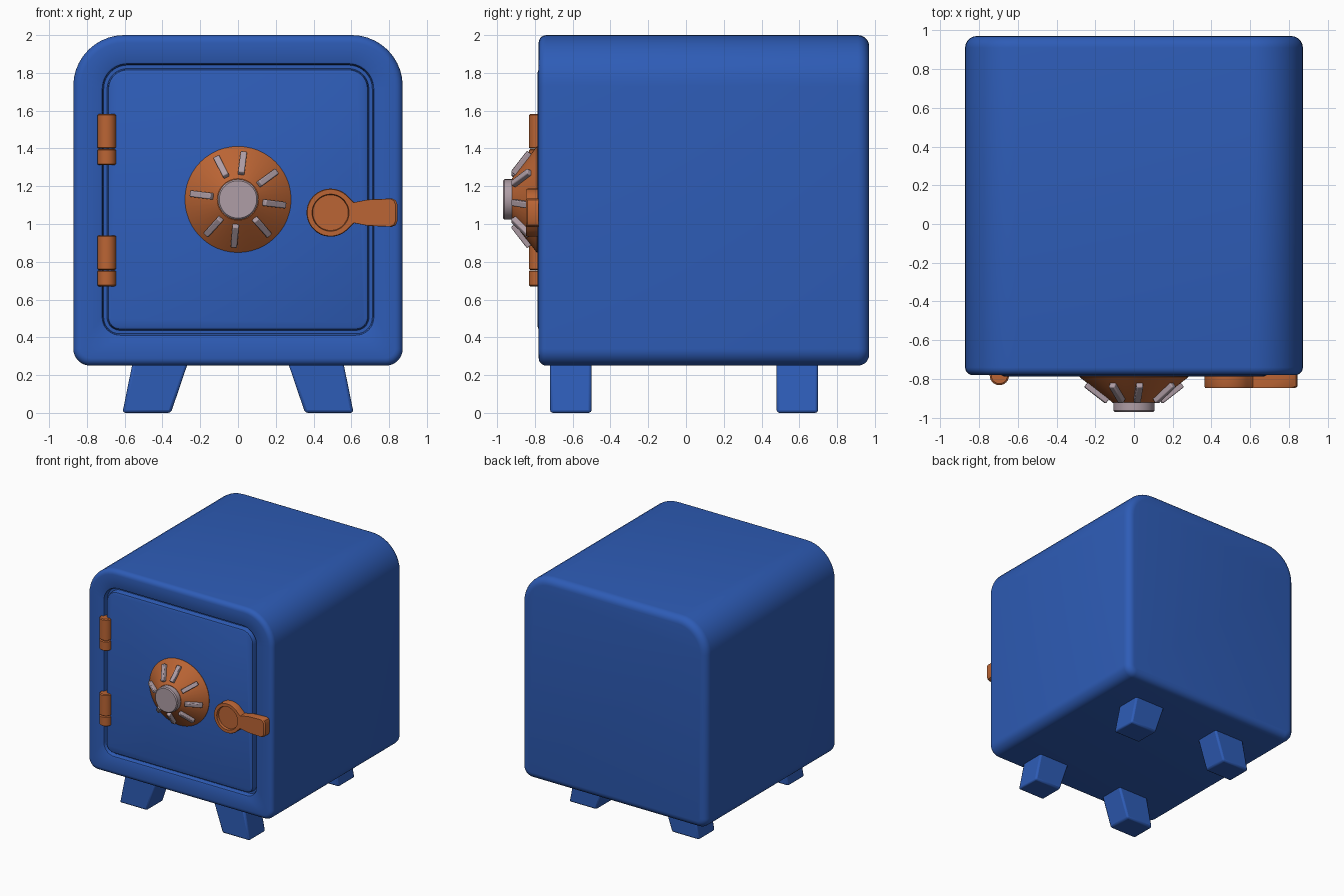
import bpy, bmesh
from math import sin, cos, pi, radians
from mathutils import Vector, Matrix

if "Cube" in bpy.data.objects:
    bpy.data.objects.remove(bpy.data.objects["Cube"])


def material(name, rgb):
    m = bpy.data.materials.new(name)
    m.diffuse_color = (*rgb, 1)
    m.use_nodes = True
    m.node_tree.nodes["Principled BSDF"].inputs["Base Color"].default_value = m.diffuse_color
    return m


BLUE = material("blue_paint", (0.027, 0.107, 0.47))
COPPER = material("copper", (0.50, 0.13, 0.035))
SILVER = material("silver", (0.43, 0.34, 0.38))


def finish(name, bm, mat, bevel=0.0, angle=35):
    bmesh.ops.recalc_face_normals(bm, faces=bm.faces)
    me = bpy.data.meshes.new(name)
    bm.to_mesh(me)
    bm.free()
    ob = bpy.data.objects.new(name, me)
    bpy.context.collection.objects.link(ob)
    me.materials.append(mat)
    bpy.ops.object.select_all(action='DESELECT')
    ob.select_set(True)
    bpy.context.view_layer.objects.active = ob
    bpy.ops.object.shade_smooth_by_angle(angle=radians(angle))
    if bevel:
        b = ob.modifiers.new("soft_edges", 'BEVEL')
        b.width, b.segments = bevel, 2
    return ob


def loft(name, rings, mat, **kw):
    """Skin a series of equal-length point rings and cap both ends."""
    bm = bmesh.new()
    rows = [[bm.verts.new(p) for p in ring] for ring in rings]
    n = len(rows[0])
    for a, b in zip(rows, rows[1:]):
        for i in range(n):
            j = (i + 1) % n
            bm.faces.new((a[i], a[j], b[j], b[i]))
    bm.faces.new(rows[0])
    bm.faces.new(rows[-1])
    return finish(name, bm, mat, **kw)


def rounded_rect(hx, z0, z1, rt, rb, y, d=0.0, n=10):
    """Rounded rectangle facing y, shrunk by d, with top and bottom radii."""
    hx, z0, z1 = hx - d, z0 + d, z1 - d
    rt, rb = max(rt - d, 0.01), max(rb - d, 0.01)
    pts = []
    for sx, z, r, a0 in ((1, z1 - rt, rt, 0), (-1, z1 - rt, rt, 90),
                         (-1, z0 + rb, rb, 180), (1, z0 + rb, rb, 270)):
        for i in range(n + 1):
            a = radians(a0 + 90 * i / n)
            pts.append((sx * (hx - r) + r * cos(a), y, z + r * sin(a)))
    return pts


def circle(cx, cz, r, y, n=48):
    return [(cx + r * cos(2 * pi * i / n), y, cz + r * sin(2 * pi * i / n)) for i in range(n)]


# Safe body: rounded shell, grooved frame and door in one skin
FRONT, BACK = -0.78, 0.97
shell = (0.872, 0.25, 2.0, 0.27, 0.09)
frame = (0.715, 0.415, 1.845, 0.13, 0.09)
rings = []
for i in range(6):
    a = pi / 2 * i / 5
    rings.append(rounded_rect(*shell, BACK - 0.06 * (1 - cos(a)), 0.06 * (1 - sin(a))))
for i in range(6):
    a = pi / 2 * i / 5
    rings.append(rounded_rect(*shell, FRONT + 0.04 * (1 - sin(a)), 0.04 * (1 - cos(a))))
for y, d in ((FRONT, -0.012), (FRONT + 0.004, -0.004), (FRONT + 0.012, 0), (FRONT + 0.04, 0.004),
             (FRONT + 0.04, 0.022), (FRONT + 0.008, 0.026), (FRONT - 0.001, 0.03),
             (FRONT - 0.006, 0.042)):
    rings.append(rounded_rect(*frame, y, d))
loft("safe_body", rings, BLUE)

# Splayed feet
for sx, side in ((-1, "left"), (1, "right")):
    for y0, y1, end in ((-0.72, -0.50, "front"), (0.48, 0.70, "back")):
        foot = [[(sx * x, y, z) for x, y in ((xa, y0), (xb, y0), (xb, y1), (xa, y1))]
                for xa, xb, z in ((0.355, 0.612, 0.0), (0.26, 0.555, 0.28))]
        loft(f"{end}_{side}_foot", foot, BLUE, bevel=0.015)

# Hinges: long barrel above a short one
for z0, label in ((0.67, "lower"), (1.312, "upper")):
    for za, zb, part in ((z0, z0 + 0.085, "knuckle"), (z0 + 0.087, z0 + 0.27, "barrel")):
        prof = ((za, 0.042), (za + 0.006, 0.05), (zb - 0.006, 0.05), (zb, 0.042))
        loft(f"{label}_hinge_{part}",
             [[(x - 0.695, y, z) for x, y, _ in
               ((r * cos(2 * pi * i / 24), -0.782 + r * sin(2 * pi * i / 24), 0) for i in range(24))]
              for z, r in prof], COPPER)

# Combination dial and knob
DX, DZ = 0.0, 1.13
loft("dial_cone", [circle(DX, DZ, r, y) for r, y in
                   ((0.28, -0.77), (0.281, -0.789), (0.275, -0.795), (0.11, -0.922))], COPPER, angle=30)
loft("dial_knob", [circle(DX, DZ, r, y) for r, y in
                   ((0.107, -0.90), (0.107, -0.962), (0.099, -0.97))], SILVER, angle=30)

# Raised tick marks lying on the cone
for k, deg in enumerate((83, 36, -7, -49, -95, -132, 173, 117)):
    u, back = Vector((cos(radians(deg)), 0, sin(radians(deg)))), Vector((0, 1, 0))
    t = (u * 0.165 + back * 0.127).normalized()
    nrm = (u * 0.127 - back * 0.165).normalized()
    c = Vector((DX, 0, DZ)) + u * 0.187 + back * -0.863 + nrm * 0.009
    m = Matrix((t, t.cross(nrm), nrm)).transposed().to_4x4()
    m = Matrix.Translation(c) @ m @ Matrix.Diagonal((0.14, 0.034, 0.036, 1))
    bm = bmesh.new()
    bmesh.ops.create_cube(bm, size=1, matrix=m)
    finish(f"dial_tick_{k + 1}", bm, SILVER, bevel=0.006)

# Handle: dished round hub with a flared lever
HX, HZ = 0.49, 1.06
outline = [Vector((0.127 * cos(radians(a)), 0.127 * sin(radians(a)))) for a in range(42, 319, 6)]
outline += [Vector(p) for p in ((0.125, -0.055), (0.2, -0.07), (0.325, -0.075), (0.345, -0.066),
                                (0.354, -0.045), (0.354, 0.045), (0.345, 0.066), (0.325, 0.075),
                                (0.2, 0.07), (0.125, 0.055))]


def handle_ring(y, scale=1.0, r=None):
    pts = [p.normalized() * r if r else p * scale for p in outline]
    return [(HX + p.x, y, HZ + p.y) for p in pts]


loft("handle", [handle_ring(-0.78), handle_ring(-0.838), handle_ring(-0.846, 0.97),
                handle_ring(-0.846, r=0.098), handle_ring(-0.825, r=0.094)], COPPER)
